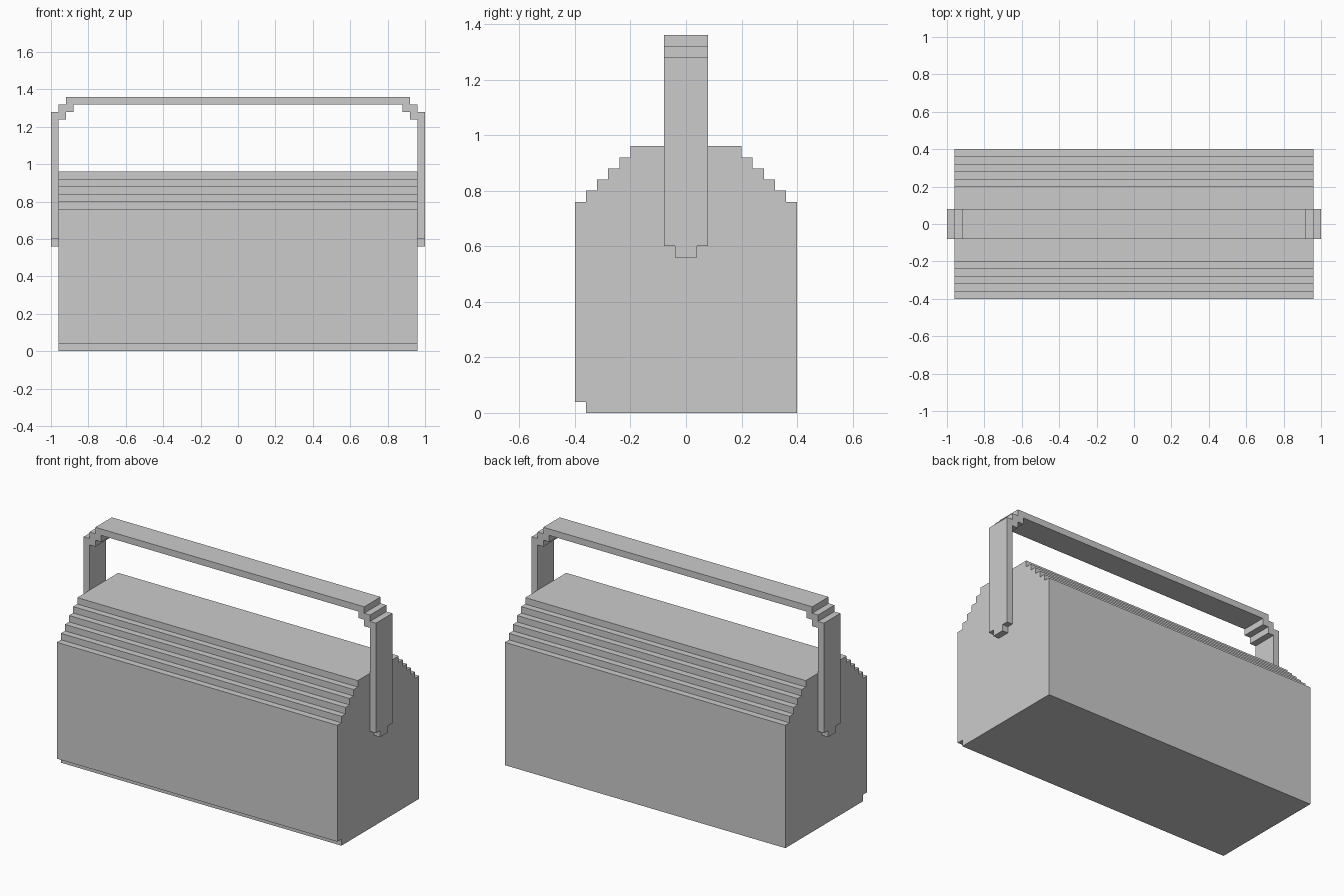
import bpy
import bmesh
from mathutils import Vector

if "Cube" in bpy.data.objects:
    bpy.data.objects.remove(bpy.data.objects["Cube"])

S = 0.04  # stair step size


def prism(name, outline, to_3d, axis, lo, hi):
    """Extrude a flat outline along one axis from lo to hi."""
    bm = bmesh.new()
    face = bm.faces.new([bm.verts.new(to_3d(a, b, lo)) for a, b in outline])
    new = bmesh.ops.extrude_face_region(bm, geom=[face])["geom"]
    bmesh.ops.translate(bm, vec=Vector(axis) * (hi - lo),
                        verts=[v for v in new if isinstance(v, bmesh.types.BMVert)])
    bmesh.ops.recalc_face_normals(bm, faces=bm.faces)
    mesh = bpy.data.meshes.new(name)
    bm.to_mesh(mesh)
    bm.free()
    obj = bpy.data.objects.new(name, mesh)
    bpy.context.collection.objects.link(obj)
    return obj


def mirrored(half):
    """Close a right-hand half outline with its mirror image."""
    return half + [(-a, b) for a, b in reversed(half)]


# Box body: stepped lid shoulders, small toe notch along the front bottom edge
shoulder = [(0.40, 0.76)]
for i in range(5):
    y, z = 0.36 - i * S, 0.76 + i * S
    shoulder += [(y, z), (y, z + S)]
body = [(-0.36, S), (-0.36, 0), (0.40, 0)] + mirrored(shoulder) + [(-0.40, S)]
prism("box_body", body, lambda y, z, x: (x, y, z), (1, 0, 0), -0.96, 0.96)

# Carrying handle: one arch with stepped corners
outer = [(1.0, 0.60), (1.0, 1.28), (0.96, 1.28), (0.96, 1.32), (0.92, 1.32), (0.92, 1.36)]
inner = [(0.96, 0.60), (0.96, 1.24), (0.92, 1.24), (0.92, 1.28), (0.88, 1.28), (0.88, 1.32)]
arch = mirrored(outer) + [(-x, z) for x, z in inner] + inner[::-1]
prism("handle", arch, lambda x, z, y: (x, y, z), (0, 1, 0), -0.08, 0.08)

# Narrow tips at the lower ends of the handle
for side, x in (("left", -1.0), ("right", 0.96)):
    tip = [(x, 0.56), (x + S, 0.56), (x + S, 0.60), (x, 0.60)]
    prism(side + "_handle_tip", tip, lambda a, z, y: (a, y, z), (0, 1, 0), -0.04, 0.04)
